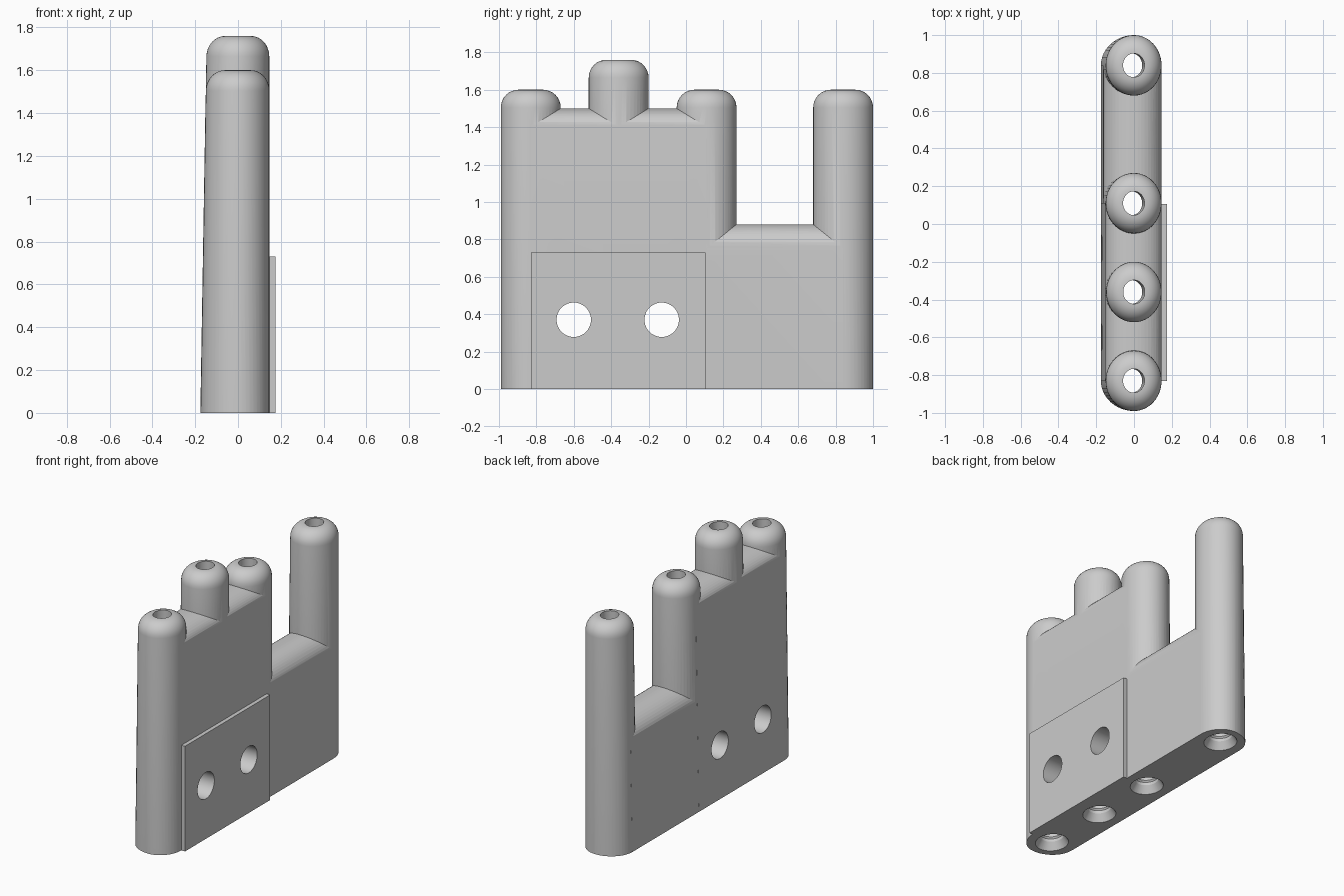
import bpy, bmesh
from math import sin, cos, pi, radians

cube = bpy.data.objects.get("Cube")
if cube:
    bpy.data.objects.remove(cube, do_unlink=True)

RX, RY, TOP = 0.146, 0.16, 1.76
COLUMNS = [(-0.83, 1.6), (-0.36, TOP), (0.11, 1.6), (0.84, 1.6)]
SEGMENTS = 48

grey = bpy.data.materials.new("light grey")
grey.use_nodes = True
grey.diffuse_color = (0.6, 0.6, 0.6, 1)
grey.node_tree.nodes["Principled BSDF"].inputs["Base Color"].default_value = (0.6, 0.6, 0.6, 1)


def flare(p):
    """Widen the -x side towards the foot."""
    if p.x < 0:
        p.x *= 1 + 0.2 * (1 - p.z / TOP)


def lean(p):
    """Keep a bore centred in the flared body."""
    p.x -= 0.014 * (1 - p.z / TOP)


def make(name, bm, bend=None):
    bmesh.ops.recalc_face_normals(bm, faces=bm.faces)
    if bend:
        for v in bm.verts:
            bend(v.co)
        bmesh.ops.triangulate(bm, faces=bm.faces)
    mesh = bpy.data.meshes.new(name)
    bm.to_mesh(mesh)
    bm.free()
    ob = bpy.data.objects.new(name, mesh)
    bpy.context.collection.objects.link(ob)
    return ob


def loft(name, rings, bend=None):
    """Skin closed rings of points and cap both ends."""
    bm = bmesh.new()
    loops = [[bm.verts.new(p) for p in ring] for ring in rings]
    for a, b in zip(loops, loops[1:]):
        for i in range(len(a)):
            j = (i + 1) % len(a)
            bm.faces.new((a[i], a[j], b[j], b[i]))
    bm.faces.new(loops[0])
    bm.faces.new(loops[-1])
    return make(name, bm, bend)


def ellipse(y, z, rx, ry):
    angles = [2 * pi * i / SEGMENTS for i in range(SEGMENTS)]
    return [(rx * cos(a), y + ry * sin(a), z) for a in angles]


def column(y, top, base):
    """Oval post with a rounded rim."""
    f = 0.095
    rings = [ellipse(y, base, RX, RY)]
    for i in range(9):
        t = pi / 2 * i / 8
        inset = f * (1 - cos(t))
        rings.append(ellipse(y, top - f + f * sin(t), RX - inset * 0.9, RY - inset))
    return loft("column", rings, flare)


def wall(y0, y1, top, depth, half, base):
    """Flat-sided wall with an arched crest."""
    section = [(-half, base), (half, base)]
    section += [(half * cos(pi * i / 24), top - depth + depth * sin(pi * i / 24)) for i in range(25)]
    return loft("wall", [[(x, y, z) for x, z in section] for y in (y0, y1)], flare)


def box(name, x0, x1, y0, y1, z0, z1):
    return loft(name, [[(x0, y0, z), (x1, y0, z), (x1, y1, z), (x0, y1, z)] for z in (z0, z1)])


def bore(y):
    """Vertical bore with a stepped countersink at the foot."""
    steps = [(0.125, -0.02), (0.08, 0.05), (0.08, 0.07), (0.07, 0.08),
             (0.07, 0.1), (0.063, 0.11), (0.063, 2)]
    return loft("bore", [ellipse(y, z, r * 0.9, r) for r, z in steps], lean)


def cross_hole(y):
    """Round hole running across the body."""
    r, angles = 0.092, [2 * pi * i / SEGMENTS for i in range(SEGMENTS)]
    return loft("cross_hole", [[(x, y + r * cos(a), 0.37 + r * sin(a)) for a in angles] for x in (-0.5, 0.5)])


def combine(ob, other, operation, keep=False):
    other.hide_render = True
    mod = ob.modifiers.new("combine", 'BOOLEAN')
    mod.operation = operation
    mod.solver = 'EXACT'
    mod.object = other
    bpy.context.view_layer.objects.active = ob
    bpy.ops.object.modifier_apply(modifier=mod.name)
    if not keep:
        bpy.data.objects.remove(other, do_unlink=True)


# Body: tall wall, low wall and four posts
body = wall(-0.83, 0.11, 1.5, 0.1, RX + 0.0006, -0.1)
body.name = "body"
combine(body, wall(0.05, 0.84, 0.88, 0.13, RX + 0.0003, -0.12), 'UNION')
for n, (y, top) in enumerate(COLUMNS):
    combine(body, column(y, top, -0.14 - 0.02 * n), 'UNION')
combine(body, box("foot_trim", -1, 1, -2, 2, -1, 0), 'DIFFERENCE')
for y, _ in COLUMNS:
    combine(body, bore(y), 'DIFFERENCE')

# Thin side plate
plate = box("side_plate", 0.14, 0.174, -0.83, 0.105, 0, 0.73)

# Cross holes through body and plate
for y in (-0.6, -0.13):
    hole = cross_hole(y)
    combine(body, hole, 'DIFFERENCE', keep=True)
    combine(plate, hole, 'DIFFERENCE')

# Finish
for ob in (body, plate):
    ob.data.materials.clear()
    ob.data.materials.append(grey)
    bpy.ops.object.select_all(action='DESELECT')
    ob.select_set(True)
    bpy.context.view_layer.objects.active = ob
    bpy.ops.object.shade_smooth_by_angle(angle=radians(25))
